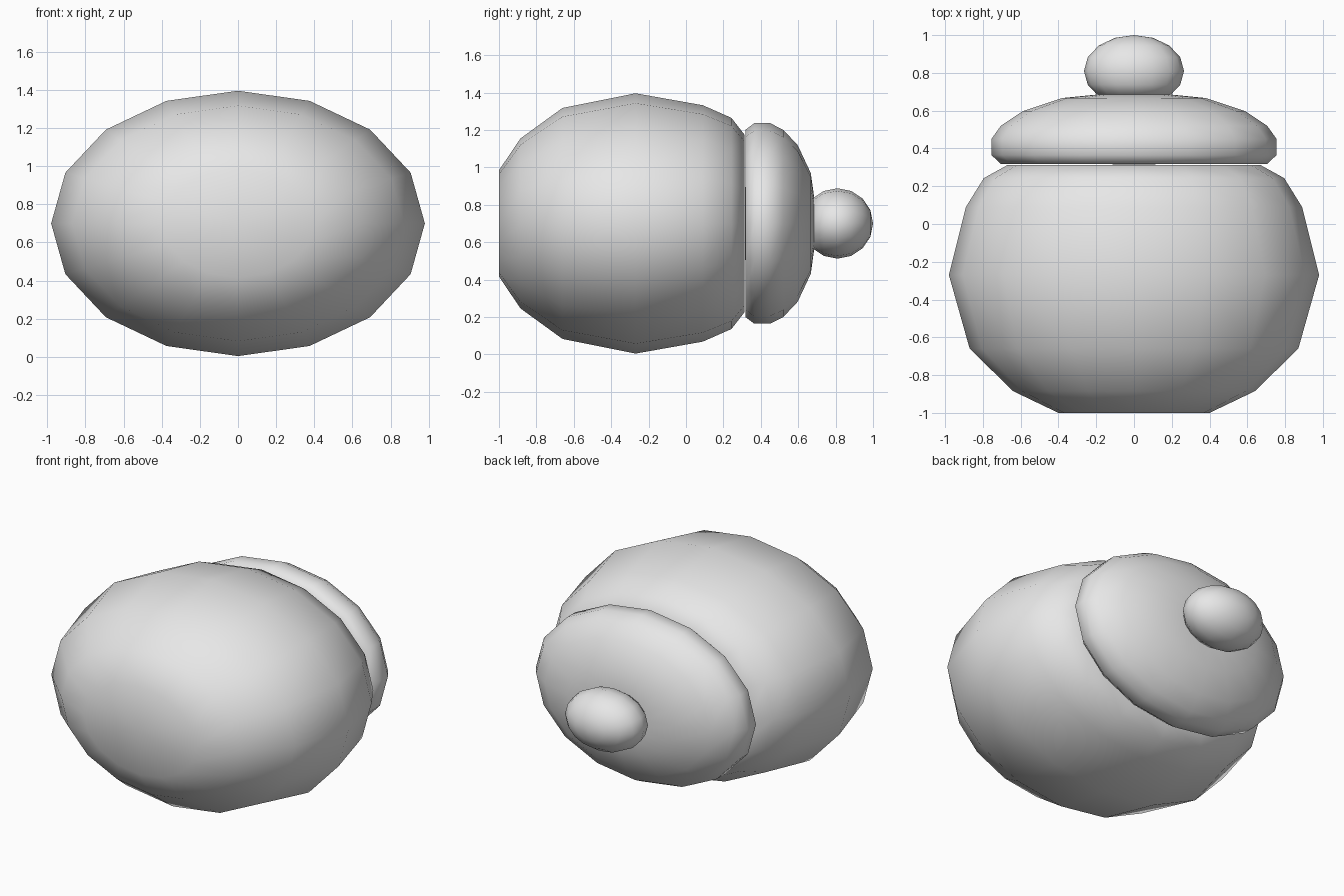
import bpy, bmesh, math

if "Cube" in bpy.data.objects:
    bpy.data.objects.remove(bpy.data.objects["Cube"])

SEGMENTS = 16
CENTRE_Z = 0.70
FLATTEN = 0.71  # height of the oval cross-section relative to its width

grey = bpy.data.materials.new("plain grey")
grey.diffuse_color = (0.8, 0.8, 0.8, 1.0)
grey.use_nodes = True
grey.node_tree.nodes["Principled BSDF"].inputs["Base Color"].default_value = grey.diffuse_color


def lathe(name, profile):
    """Turn (radius, y) points round the y axis into an oval, closed, smooth solid."""
    bm = bmesh.new()
    rings = []
    for radius, y in profile:
        if radius == 0:
            rings.append([bm.verts.new((0, y, CENTRE_Z))] * SEGMENTS)
            continue
        ring = []
        for i in range(SEGMENTS):
            a = 2 * math.pi * i / SEGMENTS
            ring.append(bm.verts.new((radius * math.cos(a), y,
                                      CENTRE_Z + FLATTEN * radius * math.sin(a))))
        rings.append(ring)
    for low, high in zip(rings, rings[1:]):
        for i in range(SEGMENTS):
            j = (i + 1) % SEGMENTS
            corners = dict.fromkeys((low[i], low[j], high[j], high[i]))
            bm.faces.new(list(corners)).smooth = True
    bmesh.ops.recalc_face_normals(bm, faces=bm.faces)
    mesh = bpy.data.meshes.new(name)
    bm.to_mesh(mesh)
    bm.free()
    mesh.materials.append(grey)
    obj = bpy.data.objects.new(name, mesh)
    bpy.context.collection.objects.link(obj)
    return obj


# Round pot lying on its side, flat base towards the front
lathe("pot_body", [(0, -1.0), (0.40, -1.0), (0.64, -0.885), (0.87, -0.66), (0.98, -0.27),
                   (0.89, 0.09), (0.795, 0.243), (0.67, 0.312), (0, 0.312)])

# Domed lid
lathe("lid", [(0, 0.316), (0.705, 0.318), (0.755, 0.365), (0.755, 0.45), (0.705, 0.52),
              (0.59, 0.597), (0.38, 0.667), (0.20, 0.685), (0, 0.685)])

# Oval knob, sunk slightly into the lid
knob = [(0.265 * math.cos(math.radians(t)), 0.81 + 0.19 * math.sin(math.radians(t)))
        for t in (-45, -22.5, 0, 22.5, 45, 67.5)]
lathe("lid_knob", [(0, 0.676)] + knob + [(0, 1.0)])
